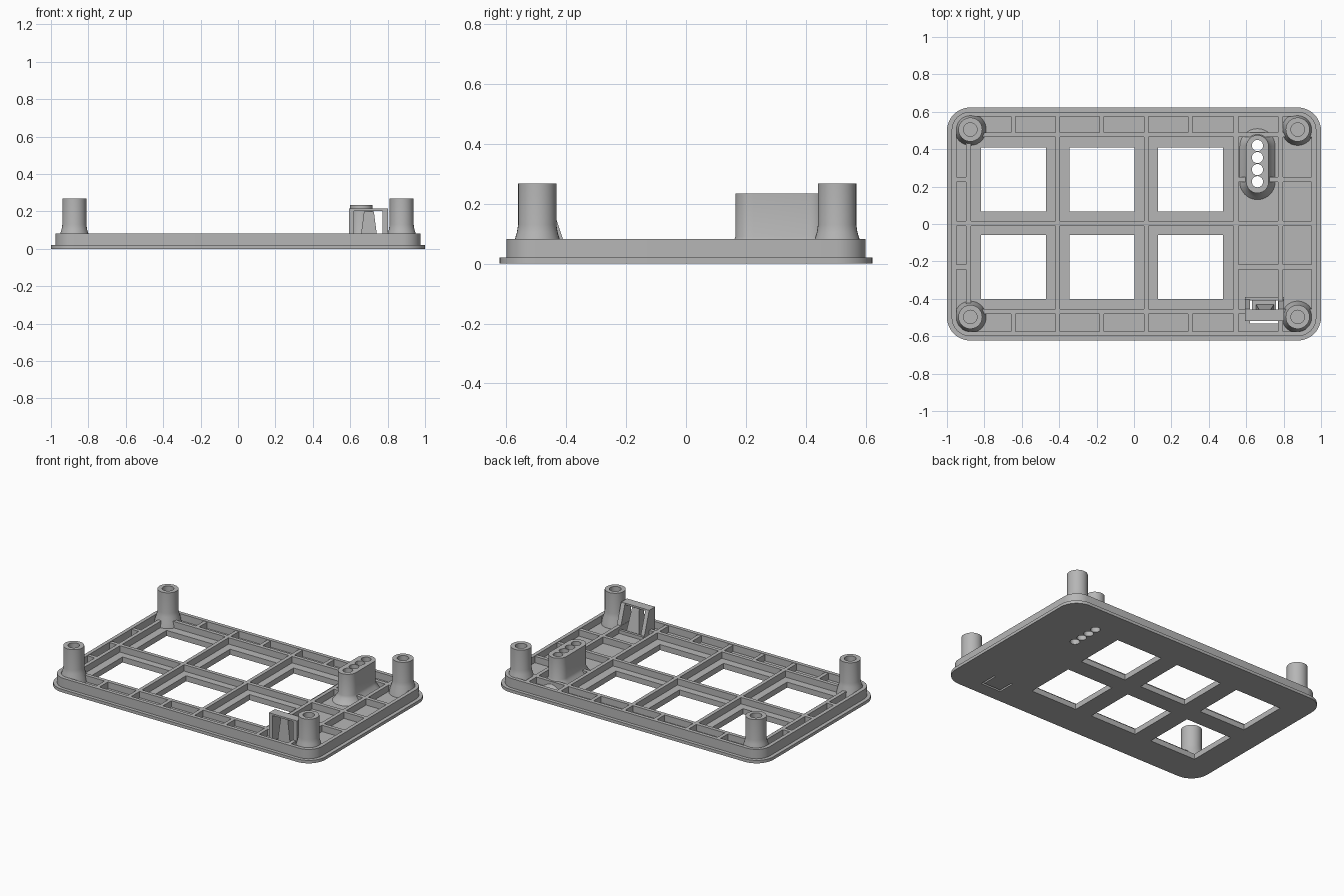
import bpy
import bmesh
from math import cos, sin, pi

cube = bpy.data.objects.get("Cube")
if cube:
    bpy.data.objects.remove(cube, do_unlink=True)

grey = bpy.data.materials.new("plain grey")
grey.use_nodes = True
colour = (0.47, 0.47, 0.47, 1)
grey.diffuse_color = colour
grey.node_tree.nodes["Principled BSDF"].inputs["Base Color"].default_value = colour

FLOOR, RIM, WALL = 0.037, 0.083, 0.025


def finish(name, bm, smooth=True):
    bmesh.ops.recalc_face_normals(bm, faces=bm.faces)
    mesh = bpy.data.meshes.new(name)
    bm.to_mesh(mesh)
    bm.free()
    mesh.materials.append(grey)
    ob = bpy.data.objects.new(name, mesh)
    bpy.context.collection.objects.link(ob)
    if smooth:
        activate(ob)
        bpy.ops.object.shade_smooth_by_angle(angle=0.6)
    return ob


def activate(ob):
    bpy.ops.object.select_all(action="DESELECT")
    ob.select_set(True)
    bpy.context.view_layer.objects.active = ob


def loft(bm, x, y, rings, steps=10):
    """Capped skin through rounded rectangles given as (half x, half y, radius, z)."""
    loops = []
    for hx, hy, r, z in rings:
        loop = []
        for q, (sx, sy) in enumerate([(1, 1), (-1, 1), (-1, -1), (1, -1)]):
            for i in range(steps + 1):
                a = (q + i / steps) * pi / 2
                loop.append(bm.verts.new((x + sx * (hx - r) + r * cos(a),
                                          y + sy * (hy - r) + r * sin(a), z)))
        loops.append(loop)
    for lo, hi in zip(loops, loops[1:]):
        for i in range(len(lo)):
            j = (i + 1) % len(lo)
            bm.faces.new((lo[i], lo[j], hi[j], hi[i]))
    bm.faces.new(loops[0])
    bm.faces.new(loops[-1])
    bmesh.ops.remove_doubles(bm, verts=bm.verts, dist=1e-5)


def box(bm, x0, x1, y0, y1, z0, z1):
    vs = bmesh.ops.create_cube(bm, size=1)["verts"]
    for v in vs:
        v.co = (x1 if v.co.x > 0 else x0, y1 if v.co.y > 0 else y0,
                z1 if v.co.z > 0 else z0)
    return vs


def cut(ob, bm):
    cutter = finish("cutter", bm, False)
    cutter.hide_render = True
    mod = ob.modifiers.new("cut", "BOOLEAN")
    mod.operation, mod.solver, mod.object = "DIFFERENCE", "EXACT", cutter
    activate(ob)
    bpy.ops.object.modifier_apply(modifier="cut")
    bpy.data.objects.remove(cutter, do_unlink=True)


def light_holes():
    bm = bmesh.new()
    for i in range(4):
        loft(bm, 0.66, 0.226 + i * 0.0645, [(0.03, 0.03, 0.03, z) for z in (-0.1, 0.4)], 6)
    return bm


# Tray: outer flange, stepped wall and recessed floor
bm = bmesh.new()
loft(bm, 0, 0, [(1, 0.623, 0.125, 0), (1, 0.623, 0.125, 0.02),
                (0.975, 0.6, 0.1, 0.02), (0.975, 0.6, 0.1, RIM),
                (0.95, 0.575, 0.075, RIM), (0.95, 0.575, 0.075, FLOOR)])
tray = finish("tray", bm)

# Key windows and the U-shaped slot round the push tab
bm = bmesh.new()
for cx in (-0.645, -0.172, 0.301):
    for cy in (0.238, -0.23):
        box(bm, cx - 0.174, cx + 0.174, cy - 0.172, cy + 0.172, -0.1, 0.2)
cut(tray, bm)
bm = bmesh.new()
box(bm, 0.62, 0.77, -0.532, -0.518, -0.1, 0.06)
cut(tray, bm)
for x in (0.62, 0.758):
    bm = bmesh.new()
    box(bm, x, x + 0.012, -0.525, -0.41, -0.1, 0.06)
    cut(tray, bm)
cut(tray, light_holes())

# Stiffening ribs
ribs = bmesh.new()
TOP = RIM - 0.003


def rib_x(y, x0, x1):
    box(ribs, x0, x1, y - WALL / 2, y + WALL / 2, FLOOR - 0.005, TOP)


def rib_y(x, y0, y1):
    box(ribs, x - WALL / 2, x + WALL / 2, y0, y1, FLOOR - 0.005, TOP)


for x in (-0.408, 0.065, 0.545, 0.783):
    rib_y(x, -0.58, 0.58)
rib_y(-0.885, -0.47, 0.478)
rib_x(0.003, -0.955, 0.955)
rib_x(0.478, -0.88, 0.955)
rib_x(-0.468, -0.88, 0.6)
rib_x(-0.468, 0.79, 0.955)
for x in (-0.645, -0.172, 0.301):
    rib_y(x, 0.478, 0.58)
    rib_y(x, -0.58, -0.468)
for y in (0.238, -0.23):
    rib_x(y, -0.955, -0.885)
rib_x(-0.23, 0.545, 0.955)
rib_x(0.238, 0.545, 0.61)
rib_x(0.238, 0.71, 0.955)
finish("ribs", ribs, False)

# Hollow corner posts with flared feet
for side, x in (("left", 0.875), ("right", -0.875)):
    for end, y in (("back", 0.505), ("front", -0.497)):
        bm = bmesh.new()
        loft(bm, x, y, [(r, r, r, z) for r, z in (
            (0.086, FLOOR - 0.005), (0.077, 0.075), (0.068, 0.105), (0.064, 0.13),
            (0.064, 0.268), (0.036, 0.268), (0.036, 0.08))], 8)
        finish(f"{end}_{side}_post", bm)

# Light guide: rounded block on a flared skirt with four bores
bm = bmesh.new()
loft(bm, 0.66, 0.32, [(0.06 + f, 0.155 + f, 0.06 + f, z) for f, z in (
    (0.038, FLOOR - 0.004), (0.02, 0.055), (0.006, 0.075), (0, 0.09), (0, 0.235))])
light_guide = finish("light_guide", bm)
cut(light_guide, light_holes())
activate(light_guide)
bpy.ops.object.shade_smooth_by_angle(angle=0.6)

# Push-tab bracket: two sloping cheeks joined by a top bar and a low sill
bm = bmesh.new()
for x0, x1 in ((0.593, 0.62), (0.772, 0.802)):
    for v in box(bm, x0, x1, -0.518, -0.395, FLOOR - 0.005, 0.215):
        if v.co.z > 0.1 and v.co.y > -0.45:
            v.co.y = -0.455
box(bm, 0.61, 0.785, -0.518, -0.457, 0.203, 0.215)
box(bm, 0.593, 0.802, -0.408, -0.39, FLOOR - 0.005, 0.06)
finish("tab_bracket", bm, False)

# Tapered push tab standing on the floor tongue
bm = bmesh.new()
for v in box(bm, 0.652, 0.748, -0.512, -0.43, FLOOR - 0.005, 0.198):
    if v.co.z > 0.1:
        v.co.x = 0.7 + (v.co.x - 0.7) * 0.55
        v.co.y = max(v.co.y, -0.508) if v.co.y < -0.47 else -0.465
finish("push_tab", bm, False)
